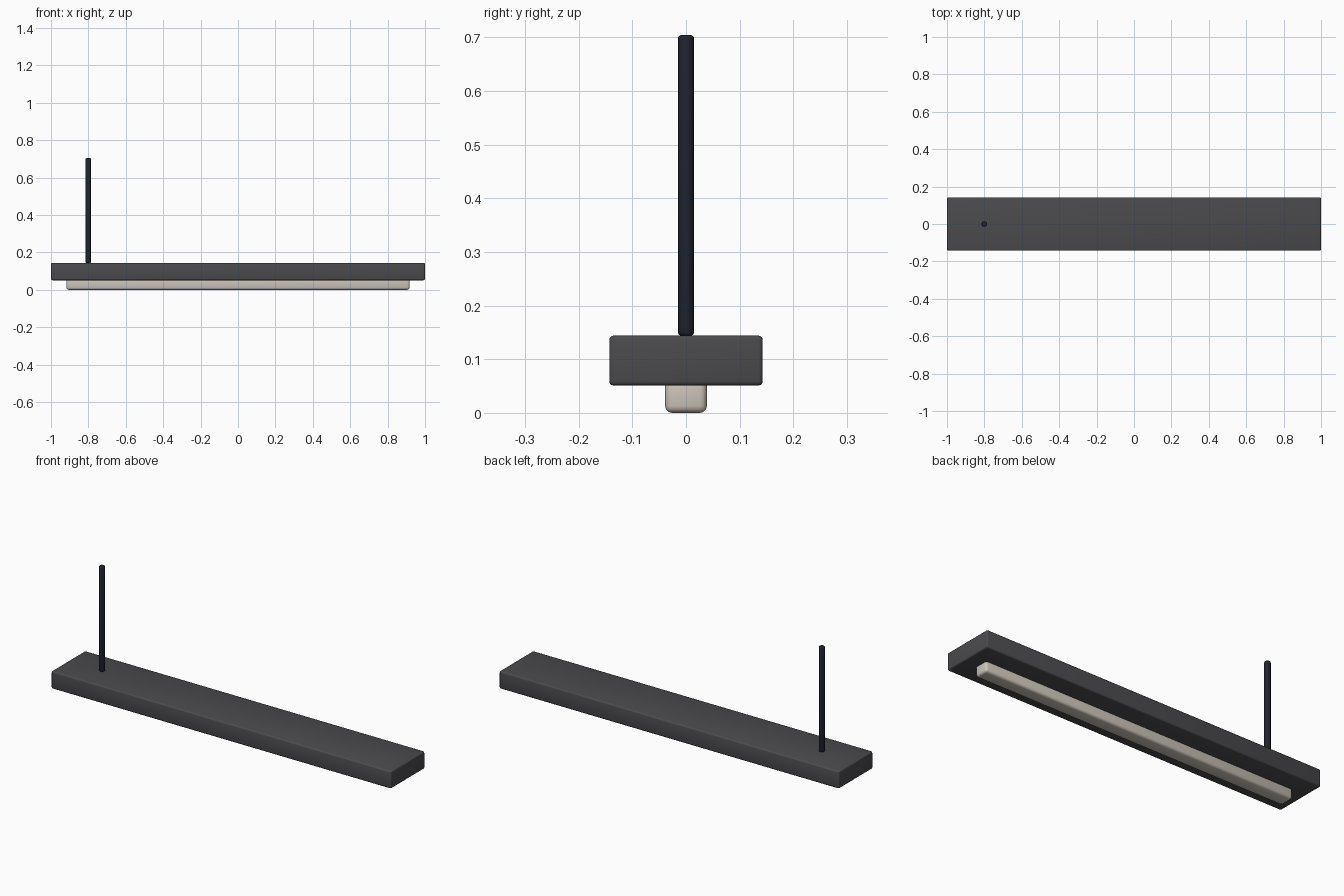
import bpy, math

if "Cube" in bpy.data.objects:
    bpy.data.objects.remove(bpy.data.objects["Cube"])


def material(name, rgb):
    m = bpy.data.materials.new(name)
    m.diffuse_color = (*rgb, 1)
    m.use_nodes = True
    m.node_tree.nodes["Principled BSDF"].inputs["Base Color"].default_value = m.diffuse_color
    return m


charcoal = material("charcoal_housing", (0.07, 0.069, 0.076))
cream = material("cream_diffuser", (0.60, 0.555, 0.49))
ink = material("dark_blue_rod", (0.0145, 0.017, 0.027))


def finish(obj, name, mat, bevel, segments):
    obj.name = name
    obj.data.materials.append(mat)
    bpy.ops.object.transform_apply(location=False, rotation=False, scale=True)
    mod = obj.modifiers.new("rounded_edges", 'BEVEL')
    mod.width = bevel
    mod.segments = segments
    mod.limit_method = 'ANGLE'
    mod.angle_limit = math.radians(40)
    bpy.ops.object.modifier_apply(modifier=mod.name)
    bpy.ops.object.shade_smooth_by_angle(angle=math.radians(35))


def box(name, x, y, z, mat, bevel, segments):
    lo, hi = zip(x, y, z)
    bpy.ops.mesh.primitive_cube_add(size=1, location=[(a + b) / 2 for a, b in zip(lo, hi)])
    obj = bpy.context.object
    obj.scale = [b - a for a, b in zip(lo, hi)]
    finish(obj, name, mat, bevel, segments)


# Long lamp housing
box("lamp_housing", (-1, 1), (-0.143, 0.143), (0.051, 0.144), charcoal, 0.008, 3)

# Light diffuser strip, set slightly into the underside
box("light_diffuser", (-0.918, 0.918), (-0.039, 0.039), (0, 0.065), cream, 0.013, 3)

# Single hanging rod near the left end
z0, z1 = 0.144, 0.704
bpy.ops.mesh.primitive_cylinder_add(vertices=20, radius=0.015, depth=z1 - z0,
                                    location=(-0.8, 0, (z0 + z1) / 2))
finish(bpy.context.object, "hanging_rod", ink, 0.006, 3)
